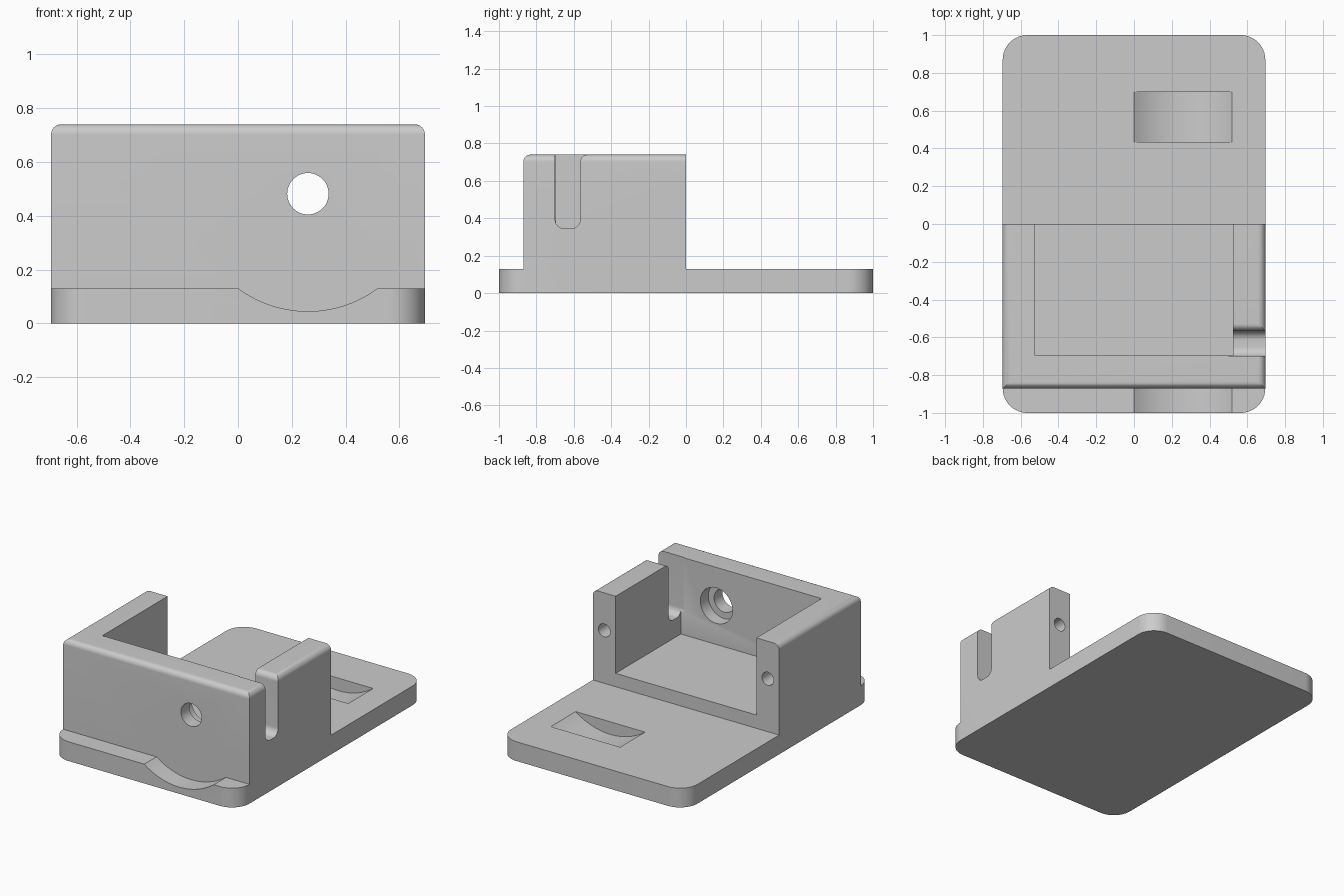
import bpy, bmesh
from math import sin, cos, pi
from mathutils import Vector

cube = bpy.data.objects.get("Cube")
if cube:
    bpy.data.objects.remove(cube, do_unlink=True)

grey = bpy.data.materials.new("plain grey")
grey.use_nodes = True
colour = (0.6, 0.6, 0.6, 1)
grey.diffuse_color = colour
grey.node_tree.nodes["Principled BSDF"].inputs["Base Color"].default_value = colour

W = 0.695       # half width
TOP = 0.74      # housing top
PLATE = 0.13    # plate thickness
BORE_X, BORE_Z = 0.26, 0.482


def arc(cx, cy, r, start, end, n=12):
    return [(cx + r * cos(start + (end - start) * i / n),
             cy + r * sin(start + (end - start) * i / n)) for i in range(n + 1)]


def rounded(x0, x1, y0, y1, r00=0, r10=0, r11=0, r01=0):
    """Rectangle outline with a radius for each corner, counter-clockwise."""
    pts = []
    corners = [(x0, y0, 1, 1, r00), (x1, y0, -1, 1, r10),
               (x1, y1, -1, -1, r11), (x0, y1, 1, -1, r01)]
    for i, (x, y, sx, sy, r) in enumerate(corners):
        a = pi + i * pi / 2
        pts += arc(x + sx * r, y + sy * r, r, a, a + pi / 2) if r else [(x, y)]
    return pts


def circle(cx, cy, r, n=48):
    return arc(cx, cy, r, 0, 2 * pi, n)[:-1]


def prism(name, outline, axis, lo, hi):
    """Extrude an outline along an axis between two positions."""
    place = {"x": lambda u, v, w: (w, u, v),
             "y": lambda u, v, w: (u, w, v),
             "z": lambda u, v, w: (u, v, w)}[axis]
    shift = Vector(place(0, 0, hi - lo))
    bm = bmesh.new()
    face = bm.faces.new([bm.verts.new(place(u, v, lo)) for u, v in outline])
    out = bmesh.ops.extrude_face_region(bm, geom=[face], use_keep_orig=True)
    bmesh.ops.translate(bm, vec=shift,
                        verts=[g for g in out["geom"] if isinstance(g, bmesh.types.BMVert)])
    bmesh.ops.recalc_face_normals(bm, faces=bm.faces)
    mesh = bpy.data.meshes.new(name)
    bm.to_mesh(mesh)
    bm.free()
    mesh.materials.append(grey)
    ob = bpy.data.objects.new(name, mesh)
    bpy.context.collection.objects.link(ob)
    return ob


def combine(target, tool, operation):
    mod = target.modifiers.new("combine", "BOOLEAN")
    mod.operation, mod.solver, mod.object = operation, "EXACT", tool
    bpy.context.view_layer.objects.active = target
    bpy.ops.object.modifier_apply(modifier=mod.name)
    bpy.data.objects.remove(tool, do_unlink=True)


def cut(target, *shape):
    combine(target, prism("cutter", *shape), "DIFFERENCE")


# Base plate with rounded corners
body = prism("mount_body", rounded(-W, W, -1, 1, *[0.13] * 4), "z", 0, PLATE)

# Housing: front profile crossed with side profile gives mitred round top edges
R = 0.038
housing = prism("housing", rounded(-W, W, 0, TOP, r11=R, r01=R), "y", -0.87, 0)
side = prism("side_profile", rounded(-0.87, 0, -0.1, TOP + 0, r01=R), "x", -1, 1)
combine(housing, side, "INTERSECT")
combine(body, housing, "UNION")

# Cavity, open at the top and back
cut(body, rounded(-0.525, 0.525, 0.22, 1), "y", -0.695, 0.1)

# Cable slot in the left wall, with a rounded floor and one rounded lip
slot = rounded(-0.70, -0.565, 0.345, TOP - R, r00=0.05, r10=0.05)[:-2]
slot += arc(-0.565 + R, TOP - R, R, pi, pi / 2) + [(-0.565 + R, 0.9), (-0.70, 0.9)]
cut(body, slot, "x", 0.5, 0.8)

# Front bore with a wider counterbore inside
cut(body, circle(BORE_X, BORE_Z, 0.077), "y", -0.95, -0.6)
cut(body, circle(BORE_X, BORE_Z, 0.12), "y", -0.78, -0.6)

# Screw holes in the back ends of the side walls
for x in (-0.61, 0.61):
    cut(body, circle(x, 0.487, 0.044, 32), "y", -0.35, 0.1)

# Scooped recesses in the plate, concentric with the bore
for lo, hi in ((-1.1, -0.87), (0.435, 0.70)):
    scoop = arc(BORE_X, BORE_Z, 0.437, pi * 1.15, pi * 1.85, 48)
    cut(body, scoop, "y", lo, hi)

bpy.ops.object.select_all(action="DESELECT")
body.select_set(True)
bpy.context.view_layer.objects.active = body
bpy.ops.object.shade_smooth_by_angle(angle=pi / 6)
